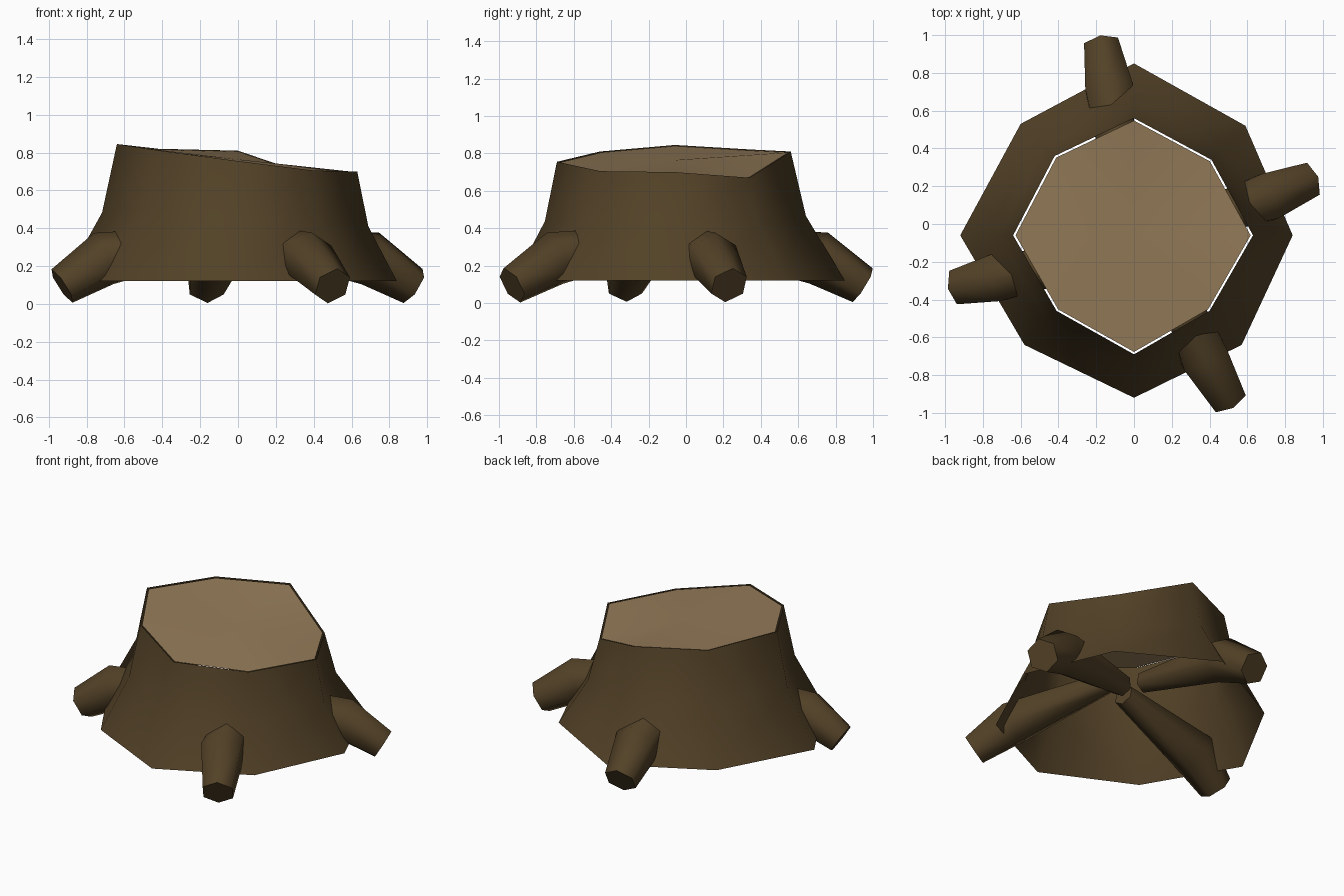
import bpy, bmesh, math
from mathutils import Vector

if "Cube" in bpy.data.objects:
    bpy.data.objects.remove(bpy.data.objects["Cube"], do_unlink=True)


def material(name, color):
    m = bpy.data.materials.new(name)
    m.use_nodes = True
    m.diffuse_color = color
    bsdf = m.node_tree.nodes["Principled BSDF"]
    bsdf.inputs["Base Color"].default_value = color
    bsdf.inputs["Roughness"].default_value = 0.9
    return m


bark = material("dark_bark", (0.085, 0.053, 0.020, 1))
wood = material("cut_wood", (0.30, 0.20, 0.10, 1))


def finish(name, bm, mat, angle):
    mesh = bpy.data.meshes.new(name)
    bm.to_mesh(mesh)
    bm.free()
    mesh.materials.append(mat)
    ob = bpy.data.objects.new(name, mesh)
    bpy.context.collection.objects.link(ob)
    bpy.ops.object.select_all(action="DESELECT")
    ob.select_set(True)
    bpy.context.view_layer.objects.active = ob
    bpy.ops.object.shade_smooth_by_angle(angle=math.radians(angle))
    return ob


def bridge(bm, lower, upper):
    n = len(lower)
    for i in range(n):
        j = (i + 1) % n
        bm.faces.new((lower[i], lower[j], upper[j], upper[i]))


# Outlines, counter-clockwise from the left corner (+x)
BASE_Z = 0.12
base = [Vector((x, y, BASE_Z)) for x, y in (
    (0.84, -0.06), (0.59, 0.52), (0, 0.85), (-0.60, 0.53),
    (-0.92, -0.06), (-0.58, -0.64), (0, -0.92), (0.57, -0.64))]
rim = [Vector(p) for p in (
    (0.63, -0.06, 0.70), (0.41, 0.34, 0.67), (0, 0.56, 0.81), (-0.42, 0.36, 0.82),
    (-0.64, -0.06, 0.845), (-0.41, -0.46, 0.81), (0, -0.69, 0.755), (0.40, -0.46, 0.705))]

# Trunk: open shell flaring toward the ground
waist = []
for b, t in zip(base, rim):
    p = t.lerp(b, 0.28)
    p.z = (b.z + t.z) / 2
    waist.append(p)
bm = bmesh.new()
rings = [[bm.verts.new(p) for p in ring] for ring in (base, waist, rim)]
bridge(bm, rings[0], rings[1])
bridge(bm, rings[1], rings[2])
finish("trunk", bm, bark, 60)

# Cut top: slanted disc sitting just inside the rim
bm = bmesh.new()
middle = sum(rim, Vector()) / len(rim)
hub = bm.verts.new(middle)
edge = [bm.verts.new(middle.lerp(p, 0.98) - Vector((0, 0, 0.004))) for p in rim]
for i in range(len(edge)):
    bm.faces.new((hub, edge[i], edge[(i + 1) % len(edge)]))
finish("cut_top", bm, wood, 60)


# Roots: six-sided, thickest where they leave the trunk
def root(name, inner, mid, tip):
    path = [Vector((*inner, 0.35)), Vector((*mid, 0.24)), Vector((*tip, 0.095))]
    first = (path[1] - path[0]).normalized()
    last = (path[2] - path[1]).normalized()
    directions = [first, (first + last).normalized(), last]
    bm = bmesh.new()
    loops = []
    for center, d, radius in zip(path, directions, (0.07, 0.145, 0.105)):
        side = d.cross(Vector((0, 0, 1))).normalized()
        up = side.cross(d)
        loops.append([bm.verts.new(center + radius * (
            up * math.cos(math.tau * k / 6) + side * math.sin(math.tau * k / 6)))
            for k in range(6)])
    bridge(bm, loops[0], loops[1])
    bridge(bm, loops[1], loops[2])
    bm.faces.new(loops[0])
    bm.faces.new(loops[2])
    bmesh.ops.recalc_face_normals(bm, faces=bm.faces)
    finish(name, bm, bark, 62)


root("right_root", (-0.05, -0.16), (-0.71, -0.28), (-0.93, -0.33))
root("back_root", (-0.05, 0.04), (-0.13, 0.71), (-0.17, 0.945))
root("left_root", (0.03, -0.08), (0.70, 0.14), (0.925, 0.23))
root("front_root", (0.12, -0.08), (0.37, -0.70), (0.50, -0.93))
